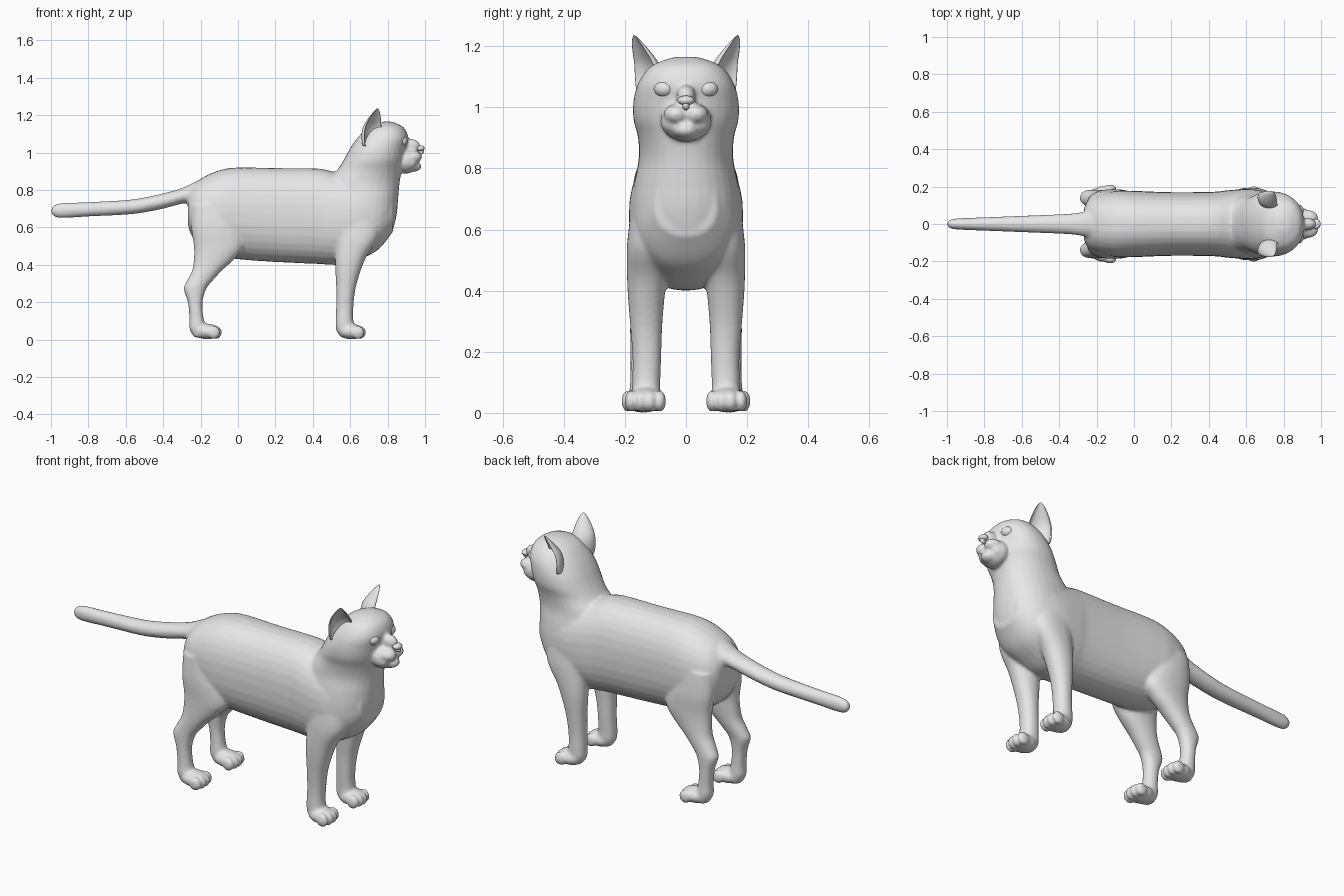
import bpy, bmesh, math
from mathutils import Vector, Matrix

cube = bpy.data.objects.get("Cube")
if cube:
    bpy.data.objects.remove(cube, do_unlink=True)

grey = bpy.data.materials.new("plain_grey")
grey.use_nodes = True
grey.diffuse_color = (0.8, 0.8, 0.8, 1)
grey.node_tree.nodes["Principled BSDF"].inputs["Base Color"].default_value = (0.8, 0.8, 0.8, 1)


def resample(rows, steps=5):
    """Smooth curve through rows of section values."""
    out = []
    for i in range(len(rows) - 1):
        p = [rows[max(i - 1, 0)], rows[i], rows[i + 1], rows[min(i + 2, len(rows) - 1)]]
        for s in range(steps):
            t = s / steps
            out.append([b + 0.5 * t * (c - a + t * (2*a - 5*b + 4*c - d + t * (3*(b - c) + d - a)))
                        for a, b, c, d in zip(*p)])
    return out + [list(rows[-1])]


def skin(bm, rings):
    """Bridge closed rings of points and cap both ends."""
    loops = [[bm.verts.new(p) for p in ring] for ring in rings]
    n = len(loops[0])
    for a, b in zip(loops, loops[1:]):
        for i in range(n):
            j = (i + 1) % n
            bm.faces.new((a[i], a[j], b[j], b[i]))
    bm.faces.new(loops[0][::-1])
    bm.faces.new(loops[-1])


def oval(ru, rv, power=2.0, n=32):
    pts = []
    for k in range(n):
        c, s = math.cos(math.tau * k / n), math.sin(math.tau * k / n)
        pts.append((ru * math.copysign(abs(c) ** (2 / power), c),
                    rv * math.copysign(abs(s) ** (2 / power), s)))
    return pts


def upright(bm, rows, side=1, power=2.2):
    """Loft upward; rows are z, back x, front x, centre y, half width."""
    skin(bm, [[(u + (x0 + x1) / 2, v + side * yc, z) for u, v in oval((x1 - x0) / 2, hw, power)]
              for z, x0, x1, yc, hw in resample(rows)])


def lengthwise(bm, rows, power=2.3):
    """Loft along x; rows are x, bottom z, top z, half width."""
    skin(bm, [[(x, u, v + (z0 + z1) / 2) for u, v in oval(hw, (z1 - z0) / 2, power)]
              for x, z0, z1, hw in resample(rows)])


def ball(bm, centre, radii):
    m = Matrix.Translation(centre) @ Matrix.Diagonal((*radii, 1))
    bmesh.ops.create_uvsphere(bm, u_segments=24, v_segments=16, radius=1, matrix=m)


def finish(bm, name):
    bmesh.ops.recalc_face_normals(bm, faces=bm.faces)
    for f in bm.faces:
        f.smooth = True
    mesh = bpy.data.meshes.new(name)
    bm.to_mesh(mesh)
    bm.free()
    mesh.materials.append(grey)
    ob = bpy.data.objects.new(name, mesh)
    bpy.context.collection.objects.link(ob)
    return ob


body = bmesh.new()

# Torso
lengthwise(body, [(-.268, .62, .77, .08), (-.25, .56, .81, .12), (-.2, .5, .86, .155),
                  (-.1, .45, .905, .177), (0, .43, .92, .177), (.2, .415, .917, .17),
                  (.42, .405, .915, .172), (.5, .4, .9, .18), (.6, .405, .88, .187),
                  (.68, .44, .86, .18), (.76, .49, .82, .155), (.83, .58, .78, .1)])

# Chest, neck and skull
upright(body, [(.45, .53, .68, 0, .11), (.5, .49, .76, 0, .14), (.57, .47, .82, 0, .165),
               (.66, .46, .847, 0, .178), (.75, .45, .856, 0, .17), (.83, .46, .863, 0, .155),
               (.9, .525, .875, 0, .157), (.96, .565, .89, 0, .172), (1.02, .598, .9, 0, .172),
               (1.08, .64, .91, 0, .156), (1.13, .69, .89, 0, .12), (1.155, .74, .85, 0, .07),
               (1.165, .77, .82, 0, .03)])

# Tail
lengthwise(body, [(-1, .683, .693, .006), (-.985, .66, .717, .022), (-.94, .65, .73, .03),
                  (-.8, .658, .735, .036), (-.6, .668, .746, .044), (-.5, .68, .76, .048),
                  (-.4, .7, .782, .052), (-.3, .726, .81, .06), (-.2, .74, .855, .08),
                  (-.1, .76, .87, .08)], 2)

# Muzzle and chin
ball(body, (.9, 0, .955), (.06, .085, .068))
ball(body, (.925, 0, 1.035), (.05, .032, .038))
ball(body, (.93, 0, .926), (.052, .045, .03))

front_leg = [(.68, .5, .76, .118, .06), (.55, .52, .75, .125, .068), (.45, .52, .69, .128, .065),
             (.38, .52, .66, .13, .06), (.28, .525, .63, .13, .052), (.18, .525, .617, .128, .047),
             (.1, .522, .617, .13, .046), (.05, .525, .63, .13, .046), (.012, .55, .63, .13, .035)]
hind_leg = [(.72, -.25, -.04, .1, .07), (.6, -.25, .01, .115, .07), (.5, -.236, .03, .12, .065),
            (.43, -.236, -.02, .123, .06), (.37, -.245, -.085, .128, .054),
            (.31, -.275, -.14, .135, .047), (.27, -.29, -.17, .14, .043),
            (.2, -.268, -.19, .143, .039), (.12, -.26, -.185, .143, .039),
            (.06, -.26, -.17, .143, .042), (.012, -.235, -.17, .143, .034)]

for side in (1, -1):
    # Whisker pads
    ball(body, (.935, side * .032, .977), (.05, .042, .033))
    ball(body, (.915, side * .052, .945), (.04, .026, .03))
    # Legs, paws and toes
    for leg, px, py in ((front_leg, .605, .133), (hind_leg, -.165, .143)):
        upright(body, leg, side)
        ball(body, (px, side * py, .043), (.07, .06, .042))
        for k in (-1.5, -.5, .5, 1.5):
            reach = .05 - .009 * abs(k)
            ball(body, (px + reach, side * (py + k * .032), .038), (.034, .02, .036))

coat = finish(body, "body_and_legs")
remesh = coat.modifiers.new("fuse", 'REMESH')
remesh.mode = 'VOXEL'
remesh.voxel_size = .008
remesh.use_smooth_shade = True
soften = coat.modifiers.new("soften", 'SMOOTH')
soften.factor = .5
soften.iterations = 7

# Ears: tapering crescents open to the front and side
for side, label in ((1, "left"), (-1, "right")):
    bm = bmesh.new()
    rings = []
    for z, cx, cy, s in resample([(1.03, .72, .125, .9), (1.09, .72, .128, 1), (1.14, .722, .135, .88),
                                  (1.18, .732, .15, .64), (1.215, .742, .164, .34),
                                  (1.236, .747, .17, .06)], 3):
        facing, across = Vector((.6, .8)), Vector((-.8, .6))
        arc = [(math.cos(math.pi * k / 10), math.sin(math.pi * k / 10)) for k in range(11)]
        flat = [across * c * .066 - facing * d * .05 for c, d in arc]
        flat += [across * c * .056 - facing * (d * .03 - .006) for c, d in reversed(arc)]
        rings.append([(cx + s * p.x, side * (cy + s * p.y), z) for p in flat])
    skin(bm, rings)
    ear = finish(bm, label + "_ear")
    ear.modifiers.new("round", 'SUBSURF').levels = 1

    # Eyes
    bm = bmesh.new()
    ball(bm, (.876, side * .07, 1.06), (.031, .035, .028))
    finish(bm, label + "_eye")

# Nose
bm = bmesh.new()
ball(bm, (.975, 0, 1.022), (.023, .028, .016))
ball(bm, (.977, 0, 1.006), (.018, .012, .016))
finish(bm, "nose")
